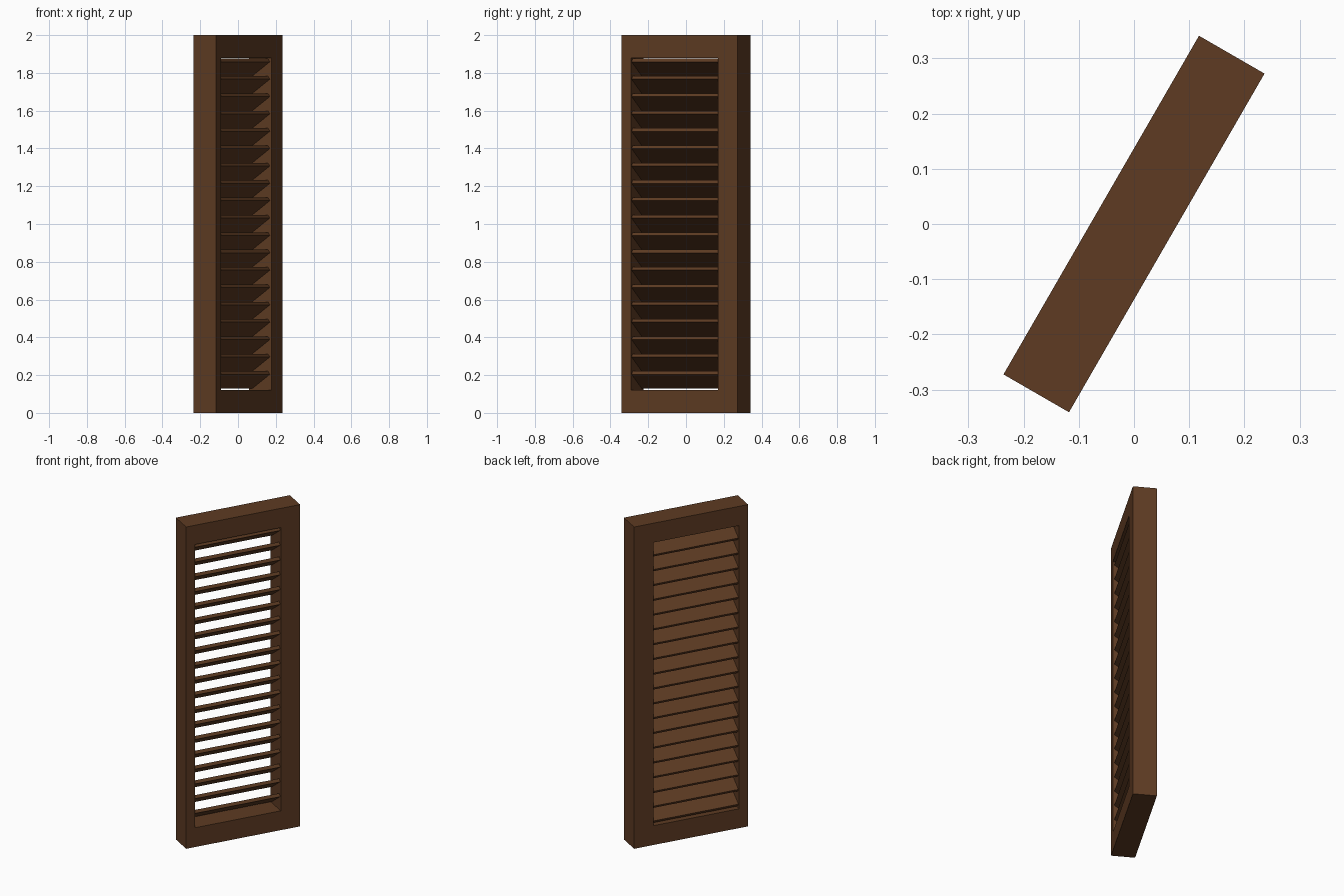
import bpy, bmesh, math
from mathutils import Matrix

if "Cube" in bpy.data.objects:
    bpy.data.objects.remove(bpy.data.objects["Cube"])

# Local frame: x along the panel width, -y the face towards front right, z up
TURN = Matrix.Rotation(math.radians(60), 4, 'Z')
W, T, H = 0.708, 0.137, 2.0
X0, X1, Z0, Z1 = -0.298, 0.234, 0.12, 1.88      # louvre opening

wood = bpy.data.materials.new("dark_brown_wood")
wood.diffuse_color = (0.112, 0.044, 0.0165, 1)
wood.use_nodes = True
wood.node_tree.nodes["Principled BSDF"].inputs["Base Color"].default_value = wood.diffuse_color


def add_object(name, bm):
    bmesh.ops.recalc_face_normals(bm, faces=bm.faces)
    bm.transform(TURN)
    mesh = bpy.data.meshes.new(name)
    bm.to_mesh(mesh)
    bm.free()
    mesh.materials.append(wood)
    obj = bpy.data.objects.new(name, mesh)
    bpy.context.collection.objects.link(obj)
    return obj


def rect(bm, x0, x1, z0, z1, y):
    return [bm.verts.new((x, y, z)) for x, z in ((x0, z0), (x1, z0), (x1, z1), (x0, z1))]


# Frame: rectangular ring with one wide and one narrow stile
bm = bmesh.new()
loops = [rect(bm, -W / 2, W / 2, 0, H, -T / 2),
         rect(bm, -W / 2, W / 2, 0, H, T / 2),
         rect(bm, X0, X1, Z0, Z1, T / 2),
         rect(bm, X0, X1, Z0, Z1, -T / 2)]
for i in range(4):
    a, b = loops[i], loops[(i + 1) % 4]
    for j in range(4):
        k = (j + 1) % 4
        bm.faces.new((a[j], a[k], b[k], b[j]))
add_object("shutter_frame", bm)

# Slats: tilted boards, raised on the front right side
COUNT, LOW, HIGH = 19, 0.1745, 1.829
for i in range(COUNT):
    z = LOW + (HIGH - LOW) * i / (COUNT - 1)
    bm = bmesh.new()
    bmesh.ops.create_cube(bm, size=1)
    bm.transform(Matrix.Translation(((X0 + X1) / 2, 0, z))
                 @ Matrix.Rotation(math.radians(-35), 4, 'X')
                 @ Matrix.Diagonal((X1 - X0 + 0.008, 0.132, 0.02, 1)))
    add_object(f"slat_{i + 1:02d}", bm)
